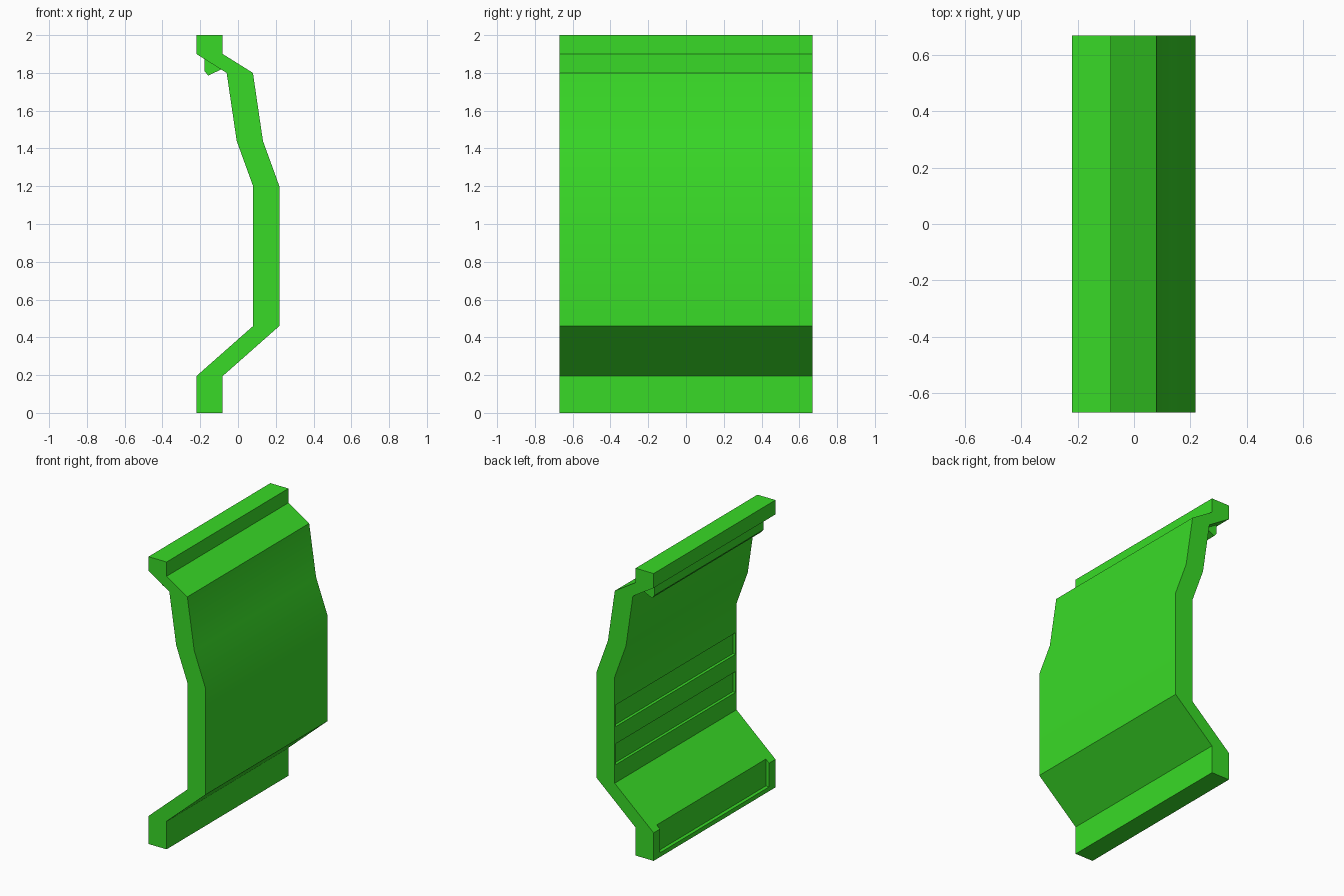
import bpy, bmesh, math

if "Cube" in bpy.data.objects:
    bpy.data.objects.remove(bpy.data.objects["Cube"])

green = bpy.data.materials.new("green")
green.diffuse_color = (0.04, 0.7, 0.02, 1)
green.use_nodes = True
green.node_tree.nodes["Principled BSDF"].inputs["Base Color"].default_value = green.diffuse_color


def extrude_profile(name, points, half_width):
    """Solid made by sweeping an x-z outline along y."""
    bm = bmesh.new()
    face = bm.faces.new([bm.verts.new((x, -half_width, z)) for x, z in points])
    swept = bmesh.ops.extrude_face_region(bm, geom=[face])["geom"]
    verts = [v for v in swept if isinstance(v, bmesh.types.BMVert)]
    bmesh.ops.translate(bm, verts=verts, vec=(0, 2 * half_width, 0))
    bmesh.ops.recalc_face_normals(bm, faces=bm.faces)
    mesh = bpy.data.meshes.new(name)
    bm.to_mesh(mesh)
    bm.free()
    obj = bpy.data.objects.new(name, mesh)
    bpy.context.collection.objects.link(obj)
    mesh.materials.append(green)
    return obj


def box_profile(x0, x1, z0, z1):
    return [(x0, z0), (x1, z0), (x1, z1), (x0, z1)]


# Bent panel: inner line, offset sideways by a constant thickness
T = 0.139
inner = [(-0.22, 0), (-0.22, 0.195), (0.08, 0.46), (0.08, 1.2),
         (-0.007, 1.44), (-0.06, 1.8), (-0.22, 1.9), (-0.22, 2)]
outer = [(x + T, z) for x, z in reversed(inner)]
panel = extrude_profile("bent_panel", inner + outer, 0.67)

# Shallow pockets in the back: two in the wall, one in the foot
pockets = [
    ("upper_wall_pocket", box_profile(0.0, 0.1, 0.85, 1.0), 0.66),
    ("lower_wall_pocket", box_profile(0.0, 0.1, 0.585, 0.73), 0.66),
    ("foot_pocket", box_profile(-0.3, -0.195, 0.03, 0.3), 0.6),
]
for name, outline, half_width in pockets:
    cutter = extrude_profile(name + "_cutter", outline, half_width)
    cutter.hide_render = True
    cutter.hide_set(True)
    cut = panel.modifiers.new(name, 'BOOLEAN')
    cut.operation = 'DIFFERENCE'
    cut.solver = 'EXACT'
    cut.object = cutter

# Bake the pockets into the panel and drop the cutters
depsgraph = bpy.context.evaluated_depsgraph_get()
baked = bpy.data.meshes.new_from_object(panel.evaluated_get(depsgraph))
panel.modifiers.clear()
panel.data = baked
for obj in list(bpy.data.objects):
    if obj.name.endswith("_cutter"):
        bpy.data.objects.remove(obj)

# Hanging lip under the top bend
extrude_profile("top_lip", [(-0.178, 1.88), (-0.178, 1.81), (-0.158, 1.786),
                            (-0.085, 1.82), (-0.07, 1.825)], 0.6)

# Soften only the gentle bends of the panel
bpy.ops.object.select_all(action='DESELECT')
panel.select_set(True)
bpy.context.view_layer.objects.active = panel
bpy.ops.object.shade_smooth_by_angle(angle=math.radians(30))
